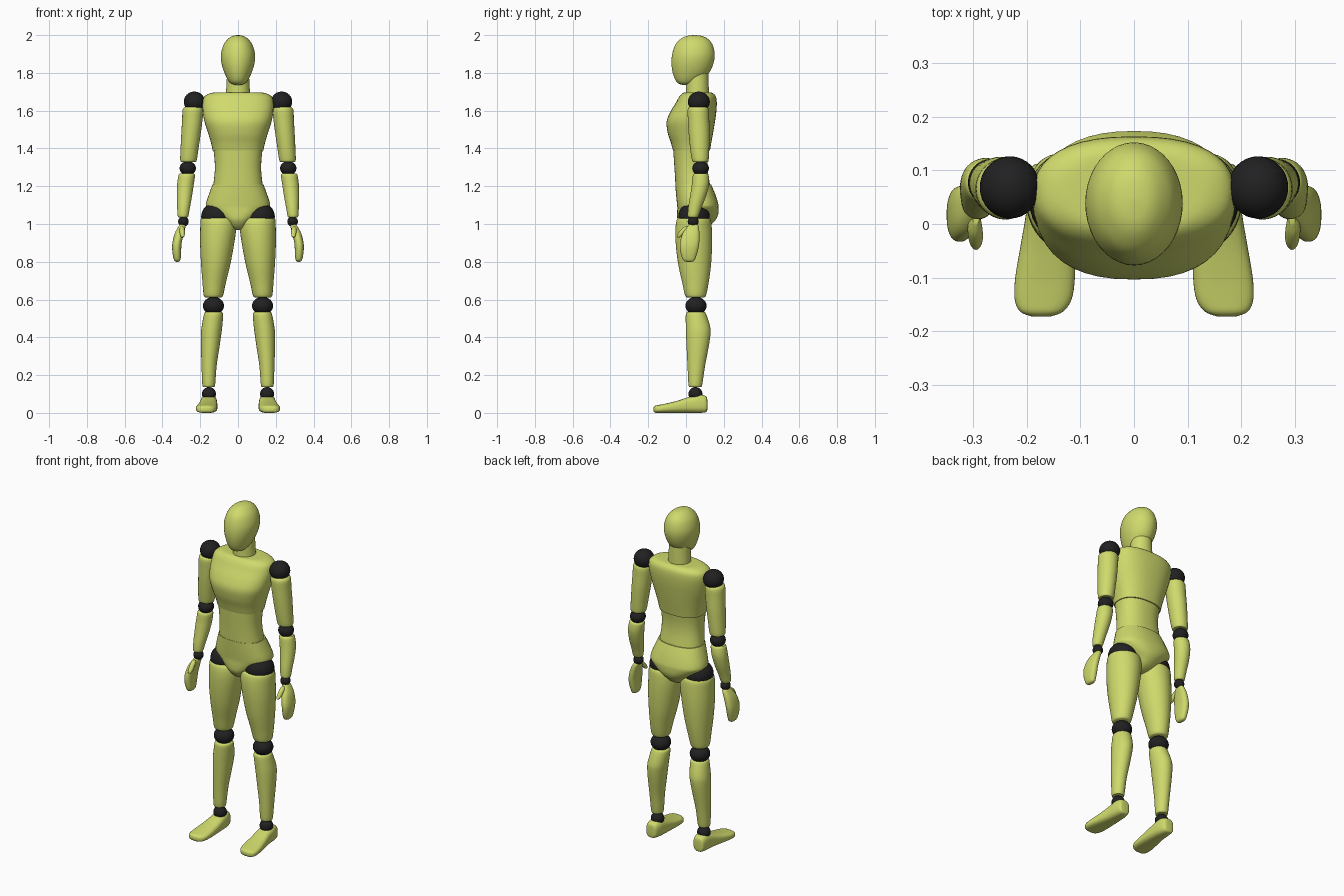
import bpy, bmesh, math
from mathutils import Vector, Matrix


def material(name, rgb):
    m = bpy.data.materials.new(name)
    m.diffuse_color = (*rgb, 1)
    return m


GREEN = material("yellow green", (0.63, 0.70, 0.15))
BLACK = material("black", (0.015, 0.015, 0.016))


def finish(name, bm, mat, mirror):
    bmesh.ops.recalc_face_normals(bm, faces=bm.faces)
    me = bpy.data.meshes.new(name)
    bm.to_mesh(me)
    bm.free()
    me.materials.append(mat)
    ob = bpy.data.objects.new(name, me)
    bpy.context.collection.objects.link(ob)
    bpy.ops.object.select_all(action='DESELECT')
    ob.select_set(True)
    bpy.context.view_layer.objects.active = ob
    bpy.ops.object.shade_smooth_by_angle(angle=math.radians(40))
    if mirror:
        ob.modifiers.new("Mirror", 'MIRROR').use_mirror_merge = False
    return ob


def spline(rows, steps=4):
    """Smooth curve through the given sections."""
    out = []
    for i in range(len(rows) - 1):
        a, b = rows[max(i - 1, 0)], rows[i]
        c, d = rows[i + 1], rows[min(i + 2, len(rows) - 1)]
        for s in range(steps):
            t = s / steps
            out.append([0.5 * (2 * q + (r - p) * t + (2 * p - 5 * q + 4 * r - u) * t * t
                               + (3 * q - p - 3 * r + u) * t ** 3)
                        for p, q, r, u in zip(a, b, c, d)])
    return out + [list(rows[-1])]


def loft(name, rows, axis='z', power=2.0, mirror=True, mat=GREEN, sides=40):
    """Sections (t, u0, u1, v0, v1): bounds of each oval at position t along axis."""
    bm = bmesh.new()
    rings = []
    for t, u0, u1, v0, v1 in spline(rows):
        ring = []
        for k in range(sides):
            a = 2 * math.pi * k / sides
            c, s = math.cos(a), math.sin(a)
            u = (u0 + u1) / 2 + (u1 - u0) / 2 * math.copysign(abs(c) ** (2 / power), c)
            v = (v0 + v1) / 2 + (v1 - v0) / 2 * math.copysign(abs(s) ** (2 / power), s)
            ring.append(bm.verts.new((u, v, t) if axis == 'z' else (u, t, v)))
        rings.append(ring)
    for r, q in zip(rings, rings[1:]):
        for k in range(sides):
            j = (k + 1) % sides
            bm.faces.new((r[k], r[j], q[j], q[k]))
    bm.faces.new(rings[0])
    bm.faces.new(rings[-1])
    return finish(name, bm, mat, mirror)


def joint(name, centre, size):
    bm = bmesh.new()
    bmesh.ops.create_uvsphere(bm, u_segments=32, v_segments=20, radius=1,
                              matrix=Matrix.Translation(Vector(centre)) @ Matrix.Diagonal((*size, 1)))
    return finish(name, bm, BLACK, True)


def centred(rows):
    """Rows (z, half width, y0, y1) on the centre line."""
    return [(z, -w, w, a, b) for z, w, a, b in rows]


# Head and neck
loft("head", centred([
    (2.0, .004, .041, .049), (1.995, .03, .002, .086), (1.98, .053, -.028, .116),
    (1.95, .076, -.056, .14), (1.90, .09, -.073, .152), (1.85, .087, -.077, .145),
    (1.80, .072, -.07, .122), (1.76, .052, -.055, .078), (1.742, .033, -.036, .036),
    (1.735, .006, -.01, .004)]), mirror=False)
loft("neck", centred([(1.80, .058, .0, .118), (1.74, .061, 0, .12), (1.67, .065, -.002, .122)]),
     mirror=False)

# Torso in three shells
loft("chest", centred([
    (1.697, .09, .01, .115), (1.694, .14, -.015, .14), (1.675, .178, -.035, .158),
    (1.64, .188, -.055, .163), (1.59, .186, -.085, .16), (1.54, .177, -.103, .153),
    (1.48, .158, -.096, .143), (1.43, .143, -.08, .134), (1.39, .134, -.069, .127)]),
    power=2.4, mirror=False)
loft("abdomen", centred([
    (1.40, .131, -.068, .122), (1.34, .124, -.064, .115), (1.28, .123, -.06, .116),
    (1.21, .130, -.056, .127)]), power=2.3, mirror=False)
loft("pelvis", centred([
    (1.21, .135, -.057, .133), (1.16, .153, -.053, .154), (1.11, .169, -.048, .170),
    (1.085, .164, -.046, .173), (1.05, .122, -.047, .170), (1.02, .082, -.044, .155),
    (.99, .055, -.025, .125), (.972, .033, 0, .09), (.968, .01, .03, .06)]),
    power=2.3, mirror=False)

# Arms
joint("shoulder_joints", (.231, .068, 1.647), (.056, .058, .054))
loft("upper_arms", [
    (1.62, .195, .28, .02, .11), (1.605, .184, .293, .009, .121), (1.55, .188, .296, .01, .123),
    (1.48, .197, .300, .014, .125), (1.40, .209, .304, .022, .123), (1.34, .218, .306, .031, .12),
    (1.328, .225, .301, .038, .114)])
joint("elbow_joints", (.266, .077, 1.295), (.043, .044, .038))
loft("forearms", [
    (1.268, .235, .308, .044, .112), (1.257, .228, .315, .036, .12), (1.21, .234, .322, .031, .122),
    (1.15, .243, .324, .022, .107), (1.09, .254, .322, .012, .084), (1.045, .262, .320, .009, .068),
    (1.035, .268, .314, .015, .062)])
joint("wrist_joints", (.289, .038, 1.013), (.028, .029, .027))
loft("hands", [
    (1.0, .282, .305, .022, .054), (.99, .277, .313, .01, .066), (.95, .287, .335, -.018, .071),
    (.90, .298, .347, -.032, .07), (.86, .301, .348, -.031, .063), (.82, .303, .342, -.021, .051),
    (.804, .309, .335, -.01, .042), (.799, .319, .326, .008, .022)], power=2.4)
loft("thumbs", [
    (.99, .288, .300, .0, .02), (.975, .283, .309, -.022, .015), (.95, .281, .308, -.041, -.008),
    (.934, .285, .303, -.048, -.026), (.929, .291, .297, -.043, -.034)])

# Legs
joint("hip_joints", (.112, .042, 1.04), (.083, .083, .075))
loft("thighs", [
    (1.034, .03, .18, -.03, .11), (1.024, .012, .197, -.048, .13), (.97, .010, .200, -.056, .137),
    (.88, .023, .200, -.053, .138), (.78, .042, .195, -.04, .132), (.69, .064, .188, -.02, .12),
    (.625, .078, .182, -.006, .107), (.612, .087, .174, .004, .098)])
joint("knee_joints", (.130, .053, .567), (.056, .056, .047))
loft("shins", [
    (.534, .088, .172, .008, .098), (.522, .079, .18, -.001, .107), (.46, .083, .192, -.001, .127),
    (.42, .088, .196, .0, .13), (.35, .098, .196, .003, .12), (.25, .113, .193, .008, .101),
    (.15, .121, .189, .013, .086), (.138, .128, .182, .02, .08)])
joint("ankle_joints", (.154, .05, .1), (.037, .037, .037))
loft("feet", [
    (.113, .140, .175, .02, .07), (.106, .124, .19, .006, .09), (.07, .113, .197, .002, .1),
    (.02, .110, .201, .002, .088), (-.04, .109, .211, .002, .068), (-.1, .110, .221, .002, .053),
    (-.14, .116, .222, .002, .045), (-.163, .132, .212, .003, .04), (-.172, .155, .19, .012, .03)],
    axis='y', power=2.8)

# Rest the soles on the ground
bpy.data.objects["feet"].location.z = -.002
